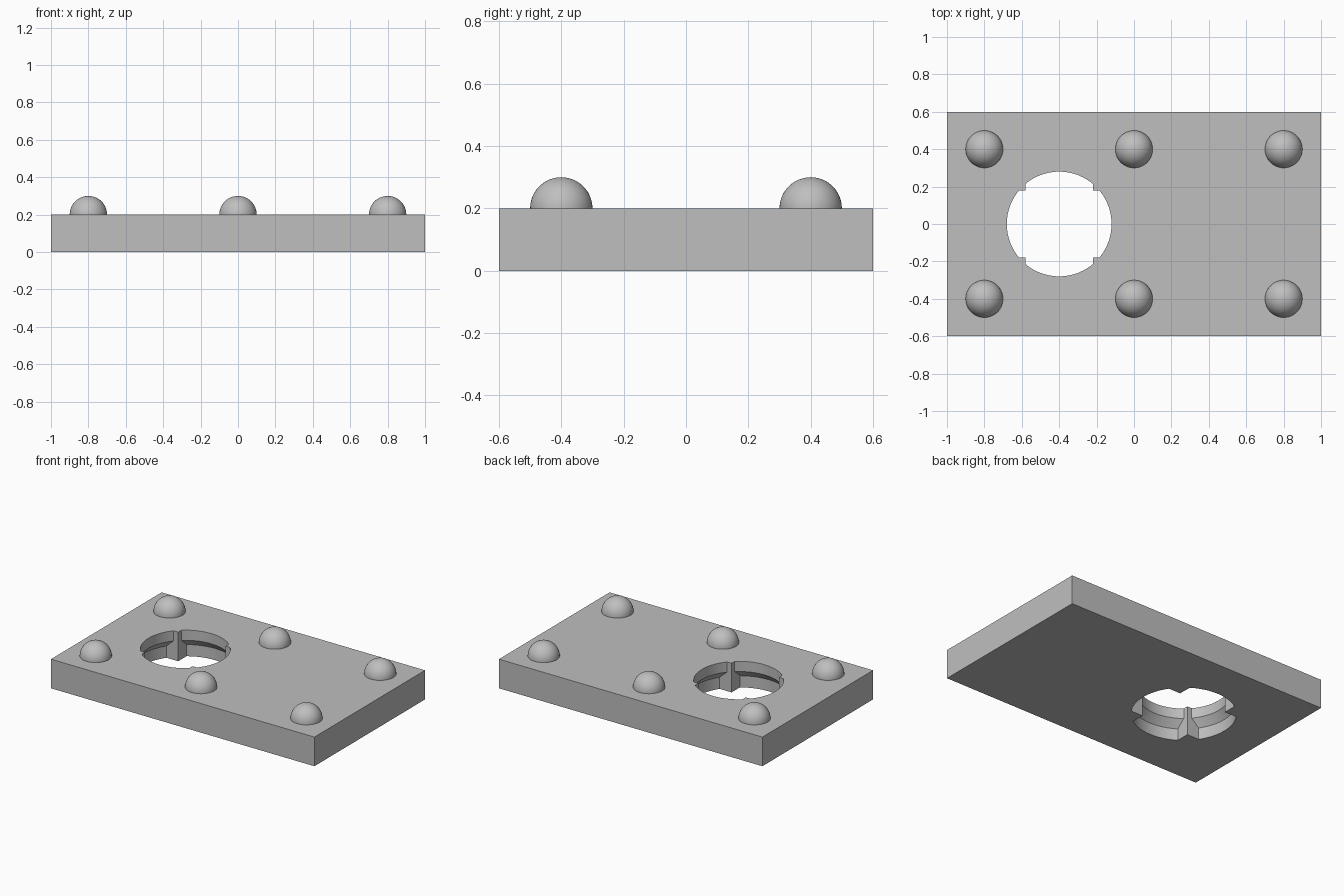
import bpy, bmesh, math
from mathutils import Matrix, Vector

default = bpy.data.objects.get("Cube")
if default:
    bpy.data.objects.remove(default, do_unlink=True)

THICK = 0.2
HOLE_X = -0.4
SLOT = 0.18          # half width of the cross formed by the four corner posts

grey = bpy.data.materials.new("plain grey")
grey.use_nodes = True
colour = (0.52, 0.52, 0.52, 1)
grey.diffuse_color = colour
grey.node_tree.nodes["Principled BSDF"].inputs["Base Color"].default_value = colour


def make_object(name, bm):
    bmesh.ops.recalc_face_normals(bm, faces=bm.faces[:])
    mesh = bpy.data.meshes.new(name)
    bm.to_mesh(mesh)
    bm.free()
    mesh.materials.append(grey)
    obj = bpy.data.objects.new(name, mesh)
    bpy.context.collection.objects.link(obj)
    return obj


def add_box(bm, centre, size):
    bmesh.ops.create_cube(bm, size=1, matrix=Matrix.Translation(centre) @ Matrix.Diagonal((*size, 1)))


def cut(target, cutter):
    cutter.hide_render = True
    mod = target.modifiers.new("cut", 'BOOLEAN')
    mod.operation = 'DIFFERENCE'
    mod.solver = 'EXACT'
    mod.object = cutter
    bpy.ops.object.select_all(action='DESELECT')
    bpy.context.view_layer.objects.active = target
    target.select_set(True)
    bpy.ops.object.modifier_apply(modifier=mod.name)
    bpy.data.objects.remove(cutter, do_unlink=True)


def smooth(obj):
    bpy.ops.object.select_all(action='DESELECT')
    bpy.context.view_layer.objects.active = obj
    obj.select_set(True)
    bpy.ops.object.shade_smooth_by_angle(angle=math.radians(25))


# Base plate
bm = bmesh.new()
add_box(bm, (0, 0, THICK / 2), (2, 1.2, THICK))
plate = make_object("base_plate", bm)

# Stepped round bore: narrow at the top, sloped shoulder, wide at the bottom
profile = [(0.325, -0.05), (0.325, 0.08), (0.28, 0.13), (0.28, 0.25)]
bm = bmesh.new()
rings = []
SIDES = 96
for r, z in profile:
    rings.append([bm.verts.new((HOLE_X + r * math.cos(a), r * math.sin(a), z))
                  for a in (math.tau * i / SIDES for i in range(SIDES))])
for low, high in zip(rings, rings[1:]):
    for i in range(SIDES):
        j = (i + 1) % SIDES
        bm.faces.new((low[i], low[j], high[j], high[i]))
bm.faces.new(rings[0][::-1])
bm.faces.new(rings[-1])
bore = make_object("bore_cutter", bm)

# Four square corner posts left standing inside the bore
bm = bmesh.new()
for sx in (-1, 1):
    for sy in (-1, 1):
        add_box(bm, (HOLE_X + sx * (SLOT + 0.1), sy * (SLOT + 0.1), 0.1), (0.2, 0.2, 0.5))
cut(bore, make_object("corner_posts", bm))
cut(plate, bore)
smooth(plate)

# Half-round studs in two rows of three
for row, y in (("front", -0.4), ("back", 0.4)):
    for place, x in (("right", -0.8), ("middle", 0), ("left", 0.8)):
        bm = bmesh.new()
        bmesh.ops.create_uvsphere(bm, u_segments=48, v_segments=24, radius=0.1)
        bmesh.ops.bisect_plane(bm, geom=bm.verts[:] + bm.edges[:] + bm.faces[:],
                               plane_co=Vector((0, 0, -0.005)), plane_no=Vector((0, 0, 1)),
                               clear_inner=True)
        bmesh.ops.holes_fill(bm, edges=[e for e in bm.edges if e.is_boundary], sides=0)
        stud = make_object(f"{row}_{place}_stud", bm)
        stud.location = (x, y, THICK)
        smooth(stud)
